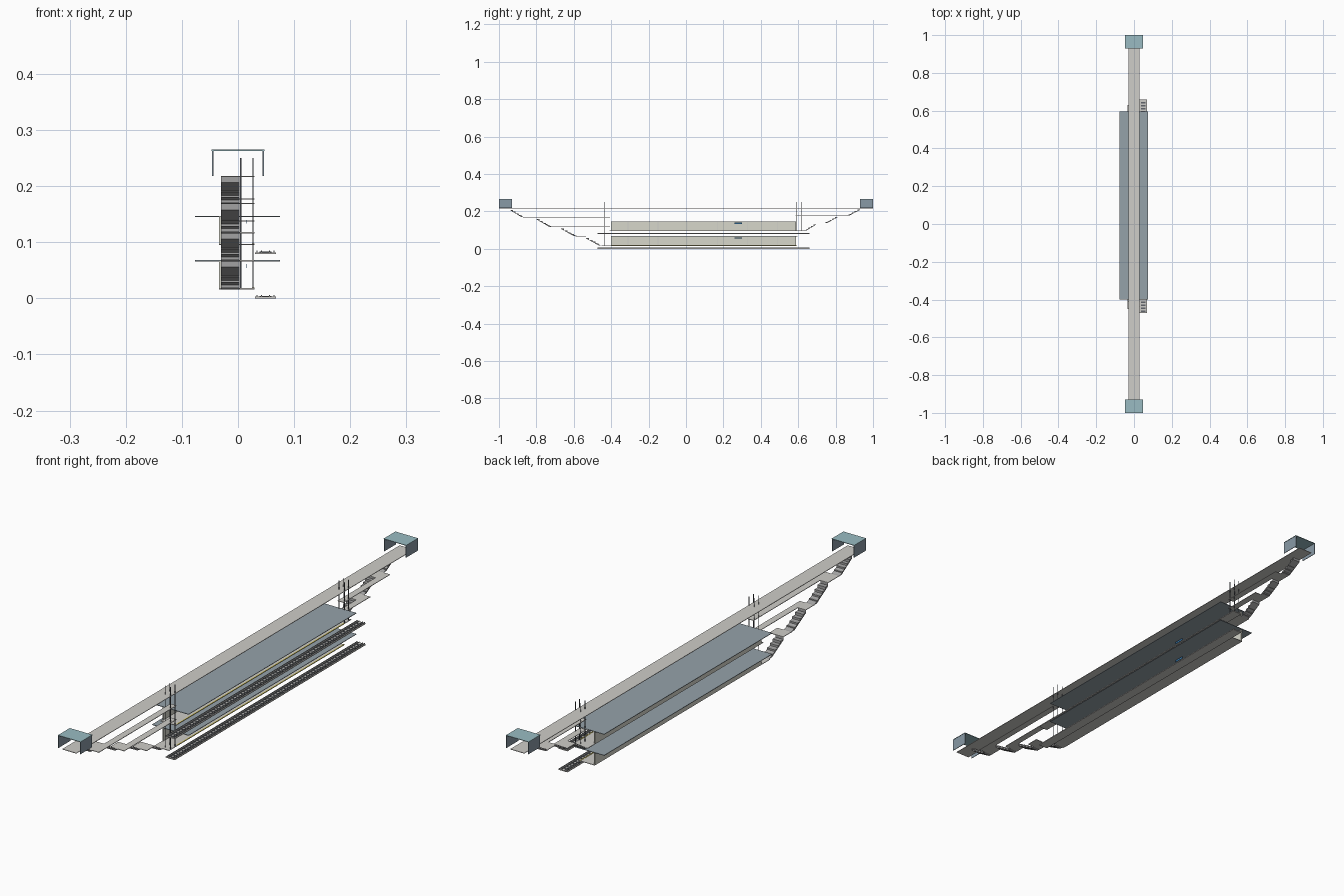
import bpy, bmesh

if "Cube" in bpy.data.objects:
    bpy.data.objects.remove(bpy.data.objects["Cube"])


def mat(name, rgb):
    m = bpy.data.materials.new(name)
    m.diffuse_color = (*rgb, 1)
    m.use_nodes = True
    m.node_tree.nodes["Principled BSDF"].inputs["Base Color"].default_value = m.diffuse_color
    return m


CONCRETE = mat("concrete", (0.62, 0.61, 0.58))
STAIR = mat("stair_grey", (0.36, 0.36, 0.36))
SLATE = mat("slate_roof", (0.30, 0.36, 0.40))
TILE = mat("wall_tile", (0.68, 0.68, 0.60))
DARK = mat("dark_steel", (0.12, 0.13, 0.15))
RAIL = mat("rail_steel", (0.40, 0.42, 0.44))
YELLOW = mat("safety_yellow", (0.85, 0.72, 0.15))
TEAL = mat("tinted_glass", (0.32, 0.50, 0.54))
PANEL = mat("canopy_panel", (0.25, 0.32, 0.38))
BLUE = mat("sign_blue", (0.05, 0.25, 0.55))


def finish(name, bm, material):
    bmesh.ops.recalc_face_normals(bm, faces=bm.faces)
    me = bpy.data.meshes.new(name)
    bm.to_mesh(me)
    bm.free()
    me.materials.append(material)
    ob = bpy.data.objects.new(name, me)
    bpy.context.collection.objects.link(ob)
    return ob


def boxes(name, specs, material):
    """One object from boxes given as (x0, x1, y0, y1, z0, z1)."""
    bm = bmesh.new()
    for x0, x1, y0, y1, z0, z1 in specs:
        for v in bmesh.ops.create_cube(bm, size=1)["verts"]:
            v.co.x = x1 if v.co.x > 0 else x0
            v.co.y = y1 if v.co.y > 0 else y0
            v.co.z = z1 if v.co.z > 0 else z0
    return finish(name, bm, material)


def flight(name, y0, z0, y1, z1, x0=-0.03, x1=0.003, n=5):
    """Stepped flight from its top (y0, z0) to its bottom (y1, z1)."""
    dy, dz = (y1 - y0) / n, (z1 - z0) / n
    pts = [(y0, z0)]
    for i in range(n):
        pts += [(y0 + i * dy, z0 + (i + 1) * dz),
                (y0 + (i + 1) * dy, z0 + (i + 1) * dz)]
    pts += [(y1, z1 - 0.002), (y0, z0 + dz - 0.002)]
    bm = bmesh.new()
    face = bm.faces.new([bm.verts.new((x0, y, z)) for y, z in pts])
    geo = bmesh.ops.extrude_face_region(bm, geom=[face])["geom"]
    bmesh.ops.translate(bm, vec=(x1 - x0, 0, 0),
                        verts=[g for g in geo if isinstance(g, bmesh.types.BMVert)])
    return finish(name, bm, STAIR)


W = 0.029   # half width of concourse and landings
T = 0.002   # slab thickness

# Concourse slab
boxes("concourse", [(-W, W, -1, 1, 0.216, 0.218)], CONCRETE)

# Entrance canopies: glass roof on two side panels
for side, y0, y1 in (("front", -1.0, -0.93), ("back", 0.93, 1.0)):
    boxes(side + "_canopy_roof", [(-0.047, 0.047, y0, y1, 0.263, 0.265)], TEAL)
    boxes(side + "_canopy_walls", [(s * 0.045 - 0.001, s * 0.045 + 0.001, y0, y1, 0.218, 0.263)
                                   for s in (-1, 1)], PANEL)

# Two stacked platform levels
for level, z, fy0, fy1 in (("lower", 0.0, -0.45, 0.59), ("upper", 0.079, -0.41, 0.63)):
    f = z + 0.018
    boxes(level + "_platform_floor", [(-0.034, W, fy0, fy1, f - T, f)], CONCRETE)
    boxes(level + "_platform_edge", [(0.025, W, -0.4, 0.59, f, f + 0.001)], YELLOW)
    boxes(level + "_wall", [(-0.034, -0.030, -0.4, 0.588, f, f + 0.049)], TILE)
    boxes(level + "_wall_ribs", [(-0.030, -0.029, -0.31 + i * 0.16 - 0.002, -0.31 + i * 0.16 + 0.002,
                                  f, f + 0.049) for i in range(6)], CONCRETE)
    boxes(level + "_ceiling_slab", [(-0.077, 0.075, -0.4, 0.595, z + 0.066, z + 0.068)], SLATE)
    boxes(level + "_hanging_sign", [(0.0145, 0.0155, 0.26, 0.30, z + 0.054, z + 0.061)], BLUE)
    # Track bed, sleepers and rails
    boxes(level + "_track_bed", [(0.030, 0.068, -0.472, 0.66, z, z + 0.003)], CONCRETE)
    boxes(level + "_sleepers", [(0.038, 0.060, -0.465 + i * 0.016, -0.459 + i * 0.016, z + 0.003, z + 0.0042)
                                for i in range(70)], DARK)
    boxes(level + "_rails", [(x - 0.0008, x + 0.0008, -0.472, 0.66, z + 0.003, z + 0.006)
                             for x in (0.034, 0.042, 0.056, 0.064)], RAIL)

# Front stairs go down to the lower level, back stairs to the upper level
front = [(-0.94, 0.218, -0.866, 0.17), (-0.80, 0.17, -0.716, 0.118),
         (-0.668, 0.118, -0.583, 0.068), (-0.535, 0.068, -0.45, 0.018)]
back = [(0.93, 0.218, 0.86, 0.178), (0.81, 0.178, 0.743, 0.139), (0.695, 0.139, 0.63, 0.097)]
for side, runs, lift_y in (("front", front, -0.406), ("back", back, 0.585)):
    for i, run in enumerate(runs):
        flight(f"{side}_stair_{i + 1}", *run)
        if i + 1 < len(runs):
            ya, yb = sorted((run[2], runs[i + 1][0]))
            z = run[3]
            parts = [(-W, W, ya, yb, z - T, z)]
            # Walkway from the landing to the lift
            if i < 2:
                wa, wb = (yb, lift_y) if side == "front" else (lift_y, ya)
                parts.append((0.004, W, wa, wb, z - T, z))
            boxes(f"{side}_landing_{i + 1}", parts, CONCRETE)

# Lift shaft corner posts
for side, ys, z0 in (("front", (-0.438, -0.412), 0.018), ("back", (0.592, 0.617), 0.097)):
    boxes(side + "_lift_posts", [(x - 0.001, x + 0.001, y - 0.001, y + 0.001, z0, 0.25)
                                 for x in (0.005, 0.027) for y in ys], DARK)
